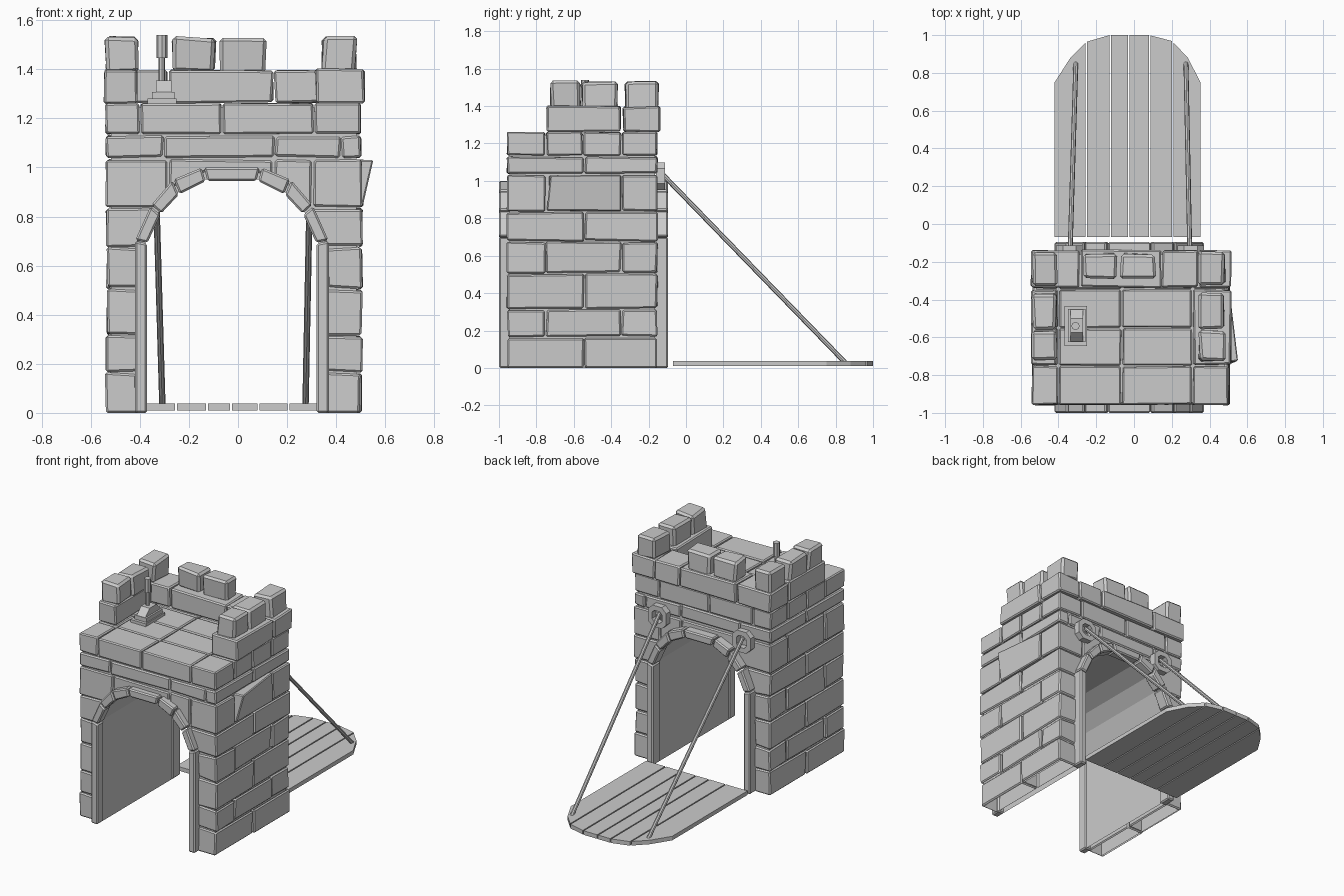
import bpy, bmesh, math, random
from mathutils import Vector

if "Cube" in bpy.data.objects:
    bpy.data.objects.remove(bpy.data.objects["Cube"])

random.seed(4)
CX = -0.025  # centre line of the archway


def finish(name, bm):
    bmesh.ops.recalc_face_normals(bm, faces=bm.faces)
    me = bpy.data.meshes.new(name)
    bm.to_mesh(me)
    bm.free()
    ob = bpy.data.objects.new(name, me)
    bpy.context.collection.objects.link(ob)
    return ob


def prism(dst, pts, a0, a1, axis='y', bevel=0.0, jit=0.0, hollow=False, pull=None):
    """Extrude a 2D outline along an axis, optionally roughened and chamfered."""
    place = {'x': lambda p, a: (a, p[0], p[1]),
             'y': lambda p, a: (p[0], a, p[1]),
             'z': lambda p, a: (p[0], p[1], a)}[axis]
    bm = bmesh.new()
    lo = [bm.verts.new(place(p, a0)) for p in pts]
    hi = [bm.verts.new(place(p, a1)) for p in pts]
    n = len(pts)
    bm.faces.new(lo)
    bm.faces.new(hi[::-1])
    for i in range(n):
        bm.faces.new((lo[i], hi[i], hi[(i + 1) % n], lo[(i + 1) % n]))
    for v in bm.verts:
        if v.co.z > 0.01:
            v.co += Vector([random.uniform(-jit, jit) for _ in range(3)])
    if pull:
        max(bm.verts, key=lambda v: v.co.x - v.co.y + v.co.z).co = pull
    bmesh.ops.recalc_face_normals(bm, faces=bm.faces)
    if bevel:
        bmesh.ops.bevel(bm, geom=bm.edges[:], offset=bevel, segments=1,
                        profile=0.5, affect='EDGES')
    if hollow:
        bm.normal_update()
        bmesh.ops.delete(bm, geom=[f for f in bm.faces if abs(f.normal.z) > 0.95],
                         context='FACES')
    me = bpy.data.meshes.new("tmp")
    bm.to_mesh(me)
    bm.free()
    dst.from_mesh(me)
    bpy.data.meshes.remove(me)


def box(dst, x, y, z, **kw):
    prism(dst, [(x[0], z[0]), (x[1], z[0]), (x[1], z[1]), (x[0], z[1])], y[0], y[1], **kw)


G = 0.004  # half the mortar gap


def spans(cuts):
    return [(a + G, b - G) for a, b in zip(cuts, cuts[1:])]


EVEN, ODD = [-0.96, -0.545, -0.15], [-0.96, -0.75, -0.345, -0.15]
STONE = dict(bevel=0.008, jit=0.005)

# Side walls: five alternating courses, the last leaning over with the arch
bm = bmesh.new()
rows = [0, 0.165, 0.315, 0.505, 0.675, 0.835]
for i, (z0, z1) in enumerate(zip(rows, rows[1:])):
    z0 = z0 + G if i else 0.0
    z1 -= G
    top_in = 0.33 if i == 4 else 0.385
    for y in spans(ODD if i % 2 else EVEN):
        for s, edge in ((-1, -0.535), (1, 0.5)):
            edge += random.uniform(-0.006, 0.006)
            prism(bm, [(edge, z0), (CX + s * 0.385, z0), (CX + s * top_in, z1), (edge, z1)],
                  *y, hollow=True, **STONE)
finish("side_wall_stones", bm)

# Spandrel course around the top of the arch
bm = bmesh.new()
T, B = 1.03, 0.84
corner_l = [(-0.537, B), (-0.34, B), (-0.29, 0.89), (-0.29, T), (-0.537, T)]
corner_r = [(0.31, B), (0.505, B), (0.505, T), (0.31, T)]
mids = [[(-0.28, 0.90), (-0.255, 0.925), (-0.135, 0.98), (0.085, 0.98), (0.14, 0.955),
         (0.14, T), (-0.28, T)],
        [(0.15, 0.95), (0.205, 0.925), (0.30, 0.84), (0.30, T), (0.15, T)]]
for y in spans([ODD[0], ODD[1]]) + spans(ODD[2:]):
    for poly in [corner_l, corner_r] + mids:
        prism(bm, poly, *y, bevel=0.007, jit=0.003)
mid = (-0.75 + G, -0.345 - G)
box(bm, (-0.535, -0.40), mid, (B, T), **STONE)
box(bm, (0.36, 0.508), mid, (B, T), bevel=0.006, jit=0.003, pull=Vector((0.552, -0.725, 1.03)))
finish("spandrel_stones", bm)

# Full courses above the arch and the roof deck
bm = bmesh.new()
for x in spans([-0.54, -0.30, 0.15, 0.42, 0.505]):
    for y in spans(EVEN):
        box(bm, x, y, (1.042, 1.128), **STONE)
for x in spans([-0.543, -0.40, -0.065, 0.31, 0.503]):
    for y in spans([-0.96, -0.75, -0.55, -0.345, -0.15]):
        box(bm, x, y, (1.137, 1.26), bevel=0.007, jit=0.003)
finish("upper_stones", bm)

# Parapet: back wall and two side blocks
bm = bmesh.new()
for x in spans([-0.548, -0.285, 0.145, 0.34, 0.515]):
    box(bm, x, (-0.335, -0.14), (1.262, 1.395), **STONE)
box(bm, (-0.545, -0.41), (-0.745, -0.35), (1.262, 1.40), **STONE)
box(bm, (0.315, 0.515), (-0.745, -0.35), (1.262, 1.40), **STONE)
finish("parapet_stones", bm)

# Merlons
bm = bmesh.new()
SIDE_Y = [(-0.725, -0.565), (-0.555, -0.37), (-0.325, -0.15)]
spots = [((-0.54, -0.41), y) for y in SIDE_Y] + [((0.345, 0.48), y) for y in SIDE_Y]
spots += [((-0.27, -0.095), (-0.285, -0.155)), ((-0.07, 0.11), (-0.285, -0.155))]
for x, y in spots:
    box(bm, x, y, (1.385, 1.53), bevel=0.014, jit=0.008)
finish("merlons", bm)

# Smooth vaulted passage with the mortar core behind the stones, open below
bm = bmesh.new()
HALF_IN = [(0.345, 0.0), (0.345, 0.69), (0.29, 0.81), (0.215, 0.89), (0.105, 0.945)]
HALF_OUT = [(0.395, 0.0), (0.395, 0.70), (0.33, 0.845), (0.24, 0.95), (0.12, 1.0)]
full = lambda h: [(CX - x, z) for x, z in h] + [(CX + x, z) for x, z in reversed(h)]
vault = full([(x + 0.008, z + (0.006 if z else 0)) for x, z in HALF_IN])
ring = vault + [(0.482, 0), (0.482, 1.245), (-0.518, 1.245), (-0.518, 0)]
fr = [bm.verts.new((x, -0.945, z)) for x, z in ring]
bk = [bm.verts.new((x, -0.165, z)) for x, z in ring]
bm.faces.new(fr)
bm.faces.new(bk[::-1])
for i in range(len(ring)):
    j = (i + 1) % len(ring)
    if ring[i][1] + ring[j][1] > 0:
        bm.faces.new((fr[i], bk[i], bk[j], fr[j]))
finish("passage_core", bm)

# Arch trims front and back: two jambs and seven arch stones each
inner, outer = full(HALF_IN), full(HALF_OUT)
for name, y0, y1 in (("front_arch_trim", -1.0, -0.93), ("back_arch_trim", -0.18, -0.095)):
    bm = bmesh.new()
    for i in range(len(inner) - 1):
        a, b, c, d = (Vector(p) for p in (inner[i], inner[i + 1], outer[i + 1], outer[i]))
        t = 0.0 if i in (0, len(inner) - 2) else 0.025
        prism(bm, [a.lerp(b, t), b.lerp(a, t), c.lerp(d, t), d.lerp(c, t)], y0, y1, bevel=0.008)
    finish(name, bm)

# Drawbridge: six planks trimmed to the arch outline
bm = bmesh.new()
curve = [(-0.42, 0.75), (-0.34, 0.875), (-0.25, 0.965), (-0.13, 1.0), (0.08, 1.0),
         (0.20, 0.97), (0.285, 0.88), (0.352, 0.75)]


def tip(x):
    for (xa, ya), (xb, yb) in zip(curve, curve[1:]):
        if xa <= x <= xb:
            return ya + (yb - ya) * (x - xa) / (xb - xa)
    return 0.75


for x0, x1 in spans([-0.424, -0.252, -0.127, -0.028, 0.083, 0.205, 0.356]):
    ends = [x1] + [p[0] for p in reversed(curve) if x0 + 0.01 < p[0] < x1 - 0.01] + [x0]
    prism(bm, [(x0, -0.07), (x1, -0.07)] + [(x, tip(x)) for x in ends], 0.01, 0.038, axis='z')
finish("drawbridge_planks", bm)

# Ropes and their octagonal wall guides
for side, top_x, low_x, px in (("left", -0.338, -0.308, -0.342), ("right", 0.295, 0.275, 0.30)):
    a, b = Vector((top_x, -0.135, 1.045)), Vector((low_x, 0.85, 0.03))
    bm = bmesh.new()
    bmesh.ops.create_cone(bm, cap_ends=True, segments=8, radius1=0.013, radius2=0.013,
                          depth=(b - a).length)
    rot = (b - a).to_track_quat('Z', 'Y').to_matrix()
    bmesh.ops.rotate(bm, cent=(0, 0, 0), matrix=rot, verts=bm.verts)
    bmesh.ops.translate(bm, vec=(a + b) / 2, verts=bm.verts)
    finish(side + "_rope", bm)

    bm = bmesh.new()
    octo = [(0.035, 0.073), (0.07, 0.04), (0.07, -0.04), (0.035, -0.073)]
    octo += [(-x, -z) for x, z in octo]
    for i in range(8):
        p, q = octo[i], octo[(i + 1) % 8]
        prism(bm, [(px + x * k, 1.025 + z * k) for (x, z), k in
                   ((p, 1), (q, 1), (q, 0.55), (p, 0.55))], -0.16, -0.113)
    finish(side + "_rope_guide", bm)

# Roof lever: base plate, stepped housing, stem and grip
bm = bmesh.new()
box(bm, (-0.368, -0.25), (-0.645, -0.435), (1.255, 1.28))
prism(bm, [(-0.625, 1.28), (-0.45, 1.28), (-0.45, 1.305), (-0.50, 1.355), (-0.575, 1.355),
           (-0.625, 1.305)], -0.335, -0.27, axis='x')
box(bm, (-0.35, -0.258), (-0.625, -0.45), (1.28, 1.308))
finish("lever_housing", bm)
bm = bmesh.new()
for r, z0, z1 in ((0.013, 1.33, 1.45), (0.022, 1.445, 1.54)):
    prism(bm, [(-0.31 + r * math.cos(k * math.pi / 4), -0.54 + r * math.sin(k * math.pi / 4))
               for k in range(8)], z0, z1, axis='z')
finish("lever_handle", bm)
